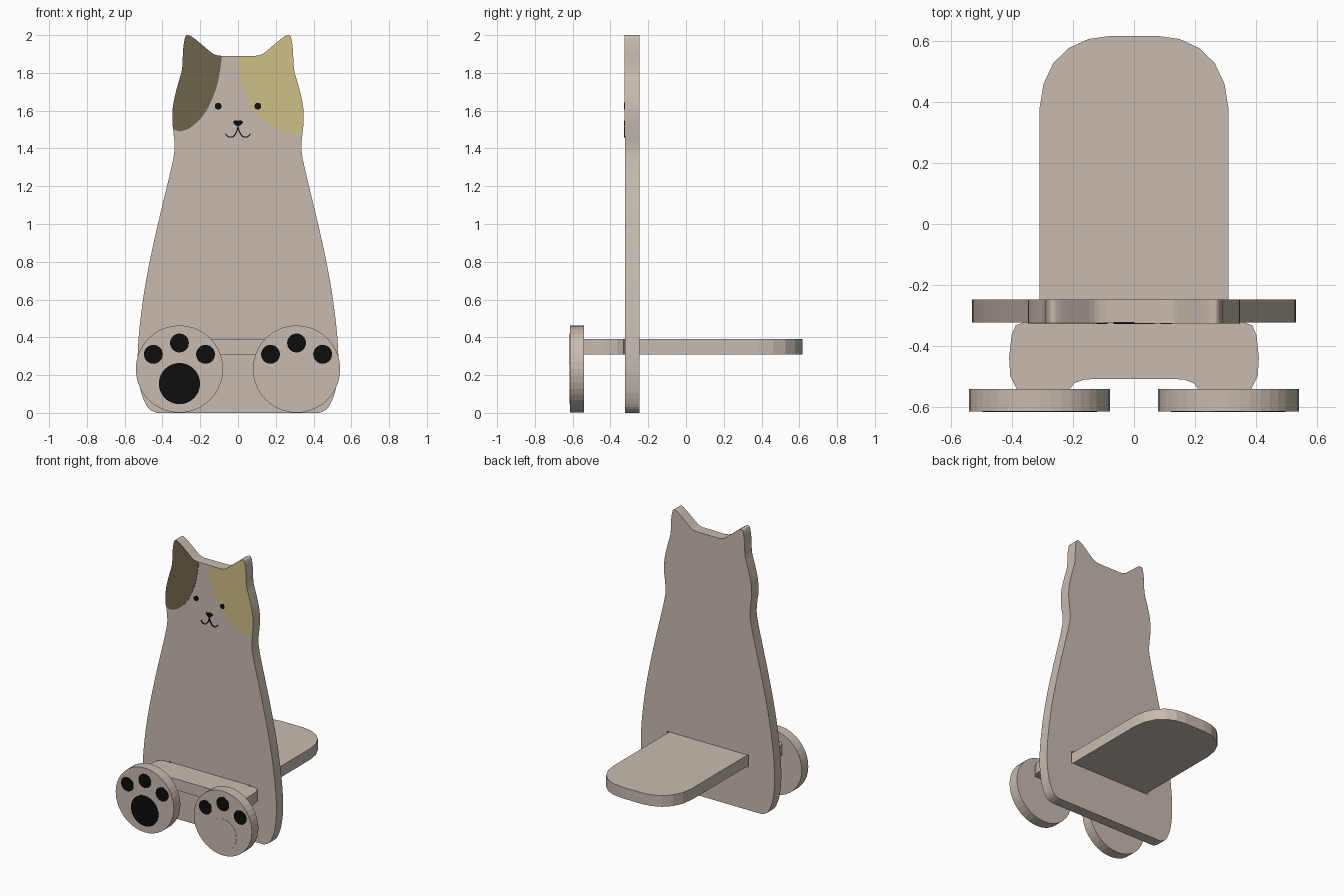
import bpy, bmesh, math
from mathutils import Vector

if "Cube" in bpy.data.objects:
    bpy.data.objects.remove(bpy.data.objects["Cube"])


def material(name, rgb):
    m = bpy.data.materials.new(name)
    m.diffuse_color = (*rgb, 1)
    m.use_nodes = True
    m.node_tree.nodes["Principled BSDF"].inputs["Base Color"].default_value = m.diffuse_color
    return m


wood = material("beige", (0.58, 0.50, 0.435))
dark = material("dark olive", (0.150, 0.130, 0.072))
gold = material("sandy yellow", (0.62, 0.52, 0.24))
black = material("black", (0.004, 0.004, 0.004))


def slab(name, outline, lo, hi, mat, axis="y"):
    """Extrude a closed outline: (x, z) along y, or (x, y) along z."""
    bm = bmesh.new()
    place = (lambda p: (p[0], lo, p[1])) if axis == "y" else (lambda p: (p[0], p[1], lo))
    face = bm.faces.new([bm.verts.new(place(p)) for p in outline])
    new = bmesh.ops.extrude_face_region(bm, geom=[face])["geom"]
    step = Vector((0, hi - lo, 0)) if axis == "y" else Vector((0, 0, hi - lo))
    bmesh.ops.translate(bm, vec=step, verts=[v for v in new if isinstance(v, bmesh.types.BMVert)])
    bmesh.ops.recalc_face_normals(bm, faces=bm.faces[:])
    mesh = bpy.data.meshes.new(name)
    bm.to_mesh(mesh)
    bm.free()
    mesh.materials.append(mat)
    ob = bpy.data.objects.new(name, mesh)
    bpy.context.collection.objects.link(ob)
    return ob


def mirrored(half):
    return half + [(-x, y) for x, y in reversed(half)]


def circle(cx, cz, r, n=40):
    return [(cx + r * math.cos(2 * math.pi * i / n), cz + r * math.sin(2 * math.pi * i / n))
            for i in range(n)]


def smooth(points, steps=3):
    """Catmull-Rom curve through the points."""
    p = [Vector(q) for q in points]
    p = [p[0]] + p + [p[-1]]
    out = []
    for a, b, c, d in zip(p, p[1:], p[2:], p[3:]):
        for i in range(steps):
            t = i / steps
            q = 0.5 * (2 * b + (c - a) * t + (2 * a - 5 * b + 4 * c - d) * t ** 2
                       + (3 * b - a - 3 * c + d) * t ** 3)
            out.append((q.x, q.y))
    return out + [tuple(points[-1])]


# Back board: right half of the silhouette, from head top down to the base
FRONT, BACK = -0.323, -0.247
half = smooth([(0.09, 1.89), (0.13, 1.90), (0.18, 1.94), (0.235, 1.985), (0.265, 2.0),
               (0.281, 1.985), (0.291, 1.92), (0.296, 1.82), (0.318, 1.74), (0.342, 1.64),
               (0.348, 1.55), (0.338, 1.45), (0.336, 1.39), (0.35, 1.31), (0.376, 1.20),
               (0.424, 1.0), (0.468, 0.8), (0.503, 0.6), (0.526, 0.4), (0.531, 0.25),
               (0.518, 0.13), (0.495, 0.06), (0.47, 0.02), (0.43, 0.0)])
board = slab("back_board", mirrored(half), FRONT, BACK, wood)

# Slot for the seat, slightly wider than the seat itself
cutter = slab("slot_cutter", mirrored([(0.325, 0.308), (0.325, 0.394)]), -0.4, -0.15, wood)
cutter.hide_render = True
cutter.hide_viewport = True
cut = board.modifiers.new("slot", "BOOLEAN")
cut.operation = "DIFFERENCE"
cut.solver = "EXACT"
cut.object = cutter

# Seat and foot crossbar, one plank passing through the slot
plank = [(0.08, 0.617), (0.15, 0.607), (0.215, 0.577), (0.265, 0.528), (0.297, 0.46),
         (0.31, 0.38), (0.31, FRONT), (0.36, FRONT), (0.388, -0.332), (0.402, -0.365),
         (0.41, -0.44), (0.406, -0.50), (0.385, -0.541), (0.21, -0.541), (0.195, -0.522),
         (0.165, -0.511), (0.12, -0.508)]
slab("seat_and_crossbar", mirrored(plank), 0.31, 0.39, wood, axis="z")

# Coloured ear patches: an inner curve closed by the board silhouette
SKIN = FRONT - 0.003
gold_edge = smooth([(0.0, 1.89), (0.01, 1.79), (0.047, 1.67), (0.105, 1.58),
                    (0.195, 1.51), (0.265, 1.48), (0.338, 1.465)])
dark_edge = smooth([(0.087, 1.89), (0.092, 1.83), (0.115, 1.72), (0.17, 1.595),
                    (0.245, 1.515), (0.31, 1.49), (0.342, 1.505)])
rim = [p for p in half if p[1] > 1.47]
slab("yellow_ear_patch", rim + gold_edge[::-1], SKIN, FRONT + 0.001, gold)
rim = [p for p in half[1:] if p[1] > 1.51]
slab("dark_ear_patch", [(-x, z) for x, z in rim + dark_edge[::-1]], SKIN, FRONT + 0.001, dark)

# Face: eyes, nose and mouth
INK = FRONT - 0.005
nose = [(0.012, 1.549), (0.024, 1.546), (0.026, 1.537), (0.014, 1.524), (0.004, 1.516)]
slab("nose", mirrored(nose), INK, FRONT, black)
mouth = smooth([(0.0, 1.514), (0.008, 1.487), (0.024, 1.464), (0.043, 1.460),
                (0.056, 1.465), (0.065, 1.478)])
for s, side in ((-1, "left"), (1, "right")):
    slab(side + "_eye", circle(s * 0.105, 1.624, 0.018, 24), INK, FRONT, black)
    line = [(s * x, z) for x, z in mouth]
    ribbon = []
    for i, (x, z) in enumerate(line):
        a, b = line[max(i - 1, 0)], line[min(i + 1, len(line) - 1)]
        d = Vector((b[0] - a[0], b[1] - a[1])).normalized() * 0.003
        ribbon.append(((x - d.y, z + d.x), (x + d.y, z - d.x)))
    slab(side + "_mouth_line", [r[0] for r in ribbon] + [r[1] for r in ribbon[::-1]],
         INK, FRONT, black)

# Round paws with toe and sole pads
PAW = -0.617
for s, side in ((-1, "left"), (1, "right")):
    cx = s * 0.31
    slab(side + "_paw", circle(cx, 0.232, 0.231), PAW + 0.002, -0.541, wood)
    slab(side + "_sole_pad", circle(cx, 0.155, 0.109), PAW, PAW + 0.004,
         black if s < 0 else wood)
    for i, (dx, z) in enumerate(((-0.138, 0.31), (0, 0.37), (0.138, 0.31))):
        slab(f"{side}_toe_pad_{i + 1}", circle(cx + dx, z, 0.05, 28), PAW, PAW + 0.004, black)
